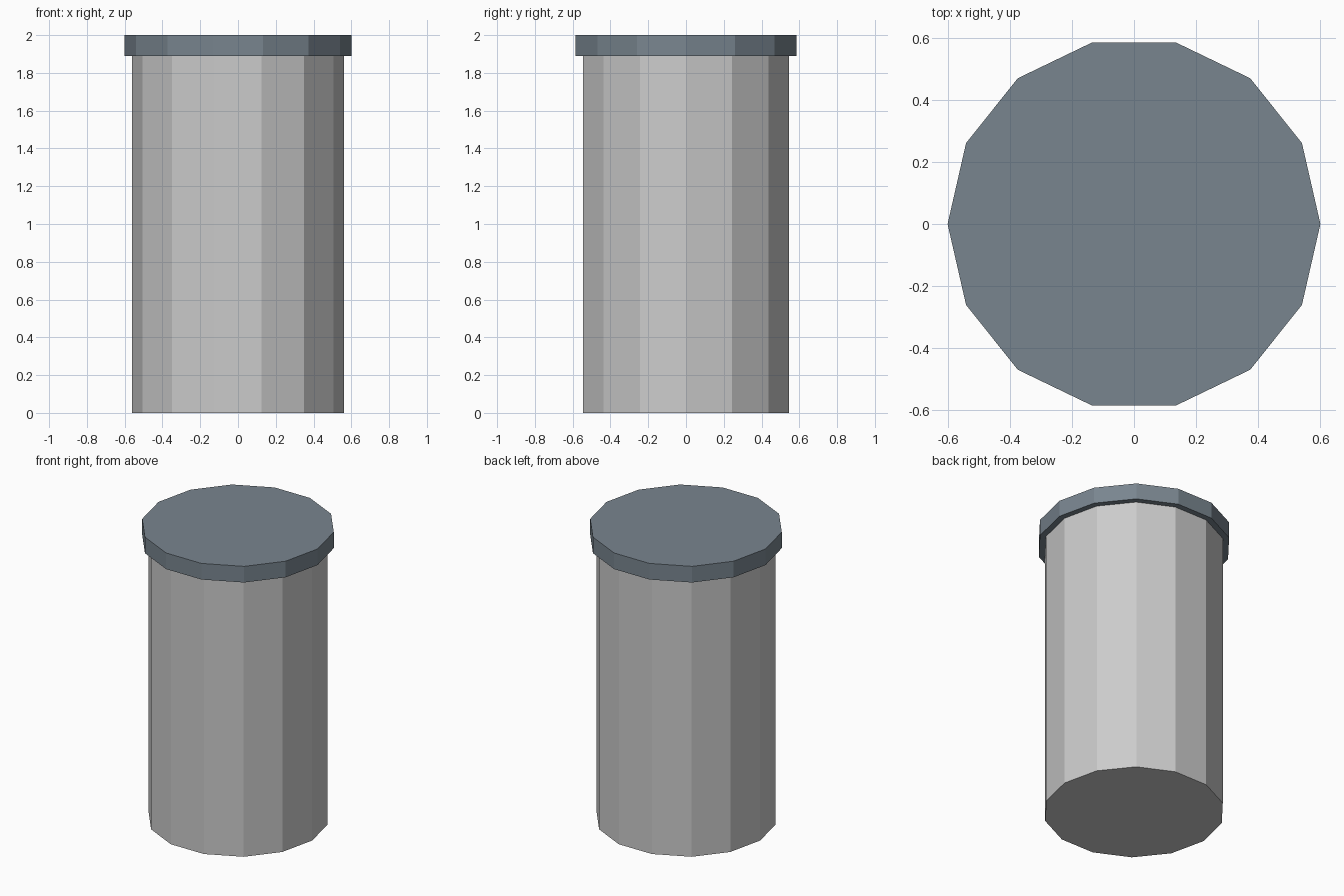
import bpy, bmesh
from math import pi, sin, cos

if "Cube" in bpy.data.objects:
    bpy.data.objects.remove(bpy.data.objects["Cube"])

SIDES = 14


def prism(name, radius, z0, z1, color=None):
    """Closed flat-shaded 14-sided prism with a corner on the x axis."""
    bm = bmesh.new()
    ring = [bm.verts.new((radius * cos(2 * pi * i / SIDES),
                          radius * sin(2 * pi * i / SIDES), z0))
            for i in range(SIDES)]
    base = bm.faces.new(ring)
    ext = bmesh.ops.extrude_face_region(bm, geom=[base], use_keep_orig=True)
    for v in ext["geom"]:
        if isinstance(v, bmesh.types.BMVert):
            v.co.z = z1
    bmesh.ops.recalc_face_normals(bm, faces=bm.faces)
    mesh = bpy.data.meshes.new(name)
    bm.to_mesh(mesh)
    bm.free()
    obj = bpy.data.objects.new(name, mesh)
    bpy.context.collection.objects.link(obj)
    if color:
        mat = bpy.data.materials.new(name + "_paint")
        mat.diffuse_color = color
        mat.use_nodes = True
        mat.node_tree.nodes["Principled BSDF"].inputs["Base Color"].default_value = mat.diffuse_color
        mesh.materials.append(mat)
    return obj


# Grey canister body
prism("canister_body", 0.56, 0.0, 1.89)

# Wider dark slate lid overhanging the body
prism("lid", 0.60, 1.89, 2.0, (0.19, 0.235, 0.275, 1.0))
